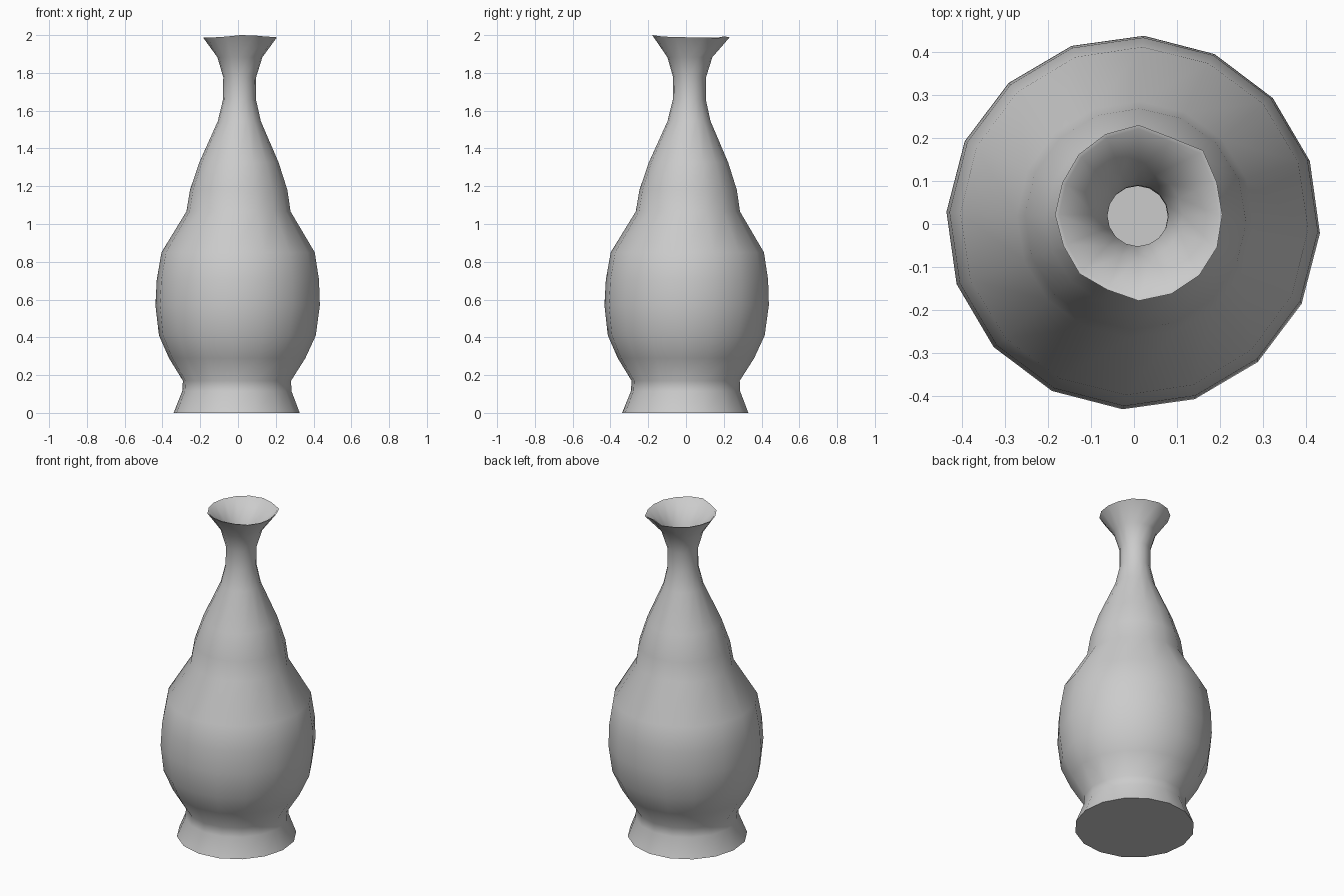
import bpy
import bmesh
from math import sin, cos, radians, tau

default = bpy.data.objects.get("Cube")
if default:
    bpy.data.objects.remove(default, do_unlink=True)

SIDES = 16
WALL = 0.016

# Outer profile from foot to neck: (height, radius)
PROFILE = [(0, 0.335), (0.115, 0.29), (0.17, 0.287), (0.29, 0.362), (0.41, 0.416),
           (0.57, 0.436), (0.705, 0.43), (0.85, 0.406), (1.066, 0.276), (1.18, 0.258),
           (1.326, 0.21), (1.544, 0.114), (1.66, 0.087), (1.777, 0.087), (1.883, 0.119)]

# Uneven lip: radius and height per side
LIP_RADII = [0.195, 0.197, 0.212, 0.195, 0.209, 0.203, 0.198, 0.193,
             0.195, 0.19, 0.195, 0.19, 0.201, 0.2, 0.2, 0.198]
LIP_DROP = [0.012, 0.012, 0.016, 0.006, 0.012, 0.01, 0.012, 0.012,
            0.014, 0.012, 0.012, 0.008, 0, 0.002, 0.008, 0.01]


def point(side, radius, z):
    """Point on the slightly leaning, slightly twisted body."""
    angle = tau * side / SIDES + radians(2.3 * (z - 2))
    return (0.009 * z - 0.007 + radius * cos(angle),
            0.013 * z - 0.004 + radius * sin(angle), z)


bm = bmesh.new()


def ring(radius, z):
    return [bm.verts.new(point(i, radius, z)) for i in range(SIDES)]


def lip(inset, drop):
    return [bm.verts.new(point(i, LIP_RADII[i] - inset, 2 - LIP_DROP[i] - drop))
            for i in range(SIDES)]


# Outer wall, lip, then inner wall back down to the inner floor
rings = [ring(r, z) for z, r in PROFILE]
rings += [lip(0, 0), lip(0.009, 0.002)]
rings += [ring(r - WALL, max(z, 0.03)) for z, r in reversed(PROFILE)]

for low, high in zip(rings, rings[1:]):
    for i in range(SIDES):
        j = (i + 1) % SIDES
        bm.faces.new((low[i], low[j], high[j], high[i]))

# Foot underside and inner floor
bm.faces.new(rings[0][::-1])
bm.faces.new(rings[-1])
bm.normal_update()

mesh = bpy.data.meshes.new("vase")
bm.to_mesh(mesh)
bm.free()
vase = bpy.data.objects.new("vase", mesh)
bpy.context.collection.objects.link(vase)

# Plain grey clay
clay = bpy.data.materials.new("grey_clay")
clay.use_nodes = True
colour = (0.6, 0.6, 0.6, 1)
clay.diffuse_color = colour
clay.node_tree.nodes["Principled BSDF"].inputs["Base Color"].default_value = colour
mesh.materials.append(clay)

# Smooth walls with crisp foot and floor edges
bpy.ops.object.select_all(action='DESELECT')
vase.select_set(True)
bpy.context.view_layer.objects.active = vase
bpy.ops.object.shade_smooth_by_angle(angle=radians(60))
